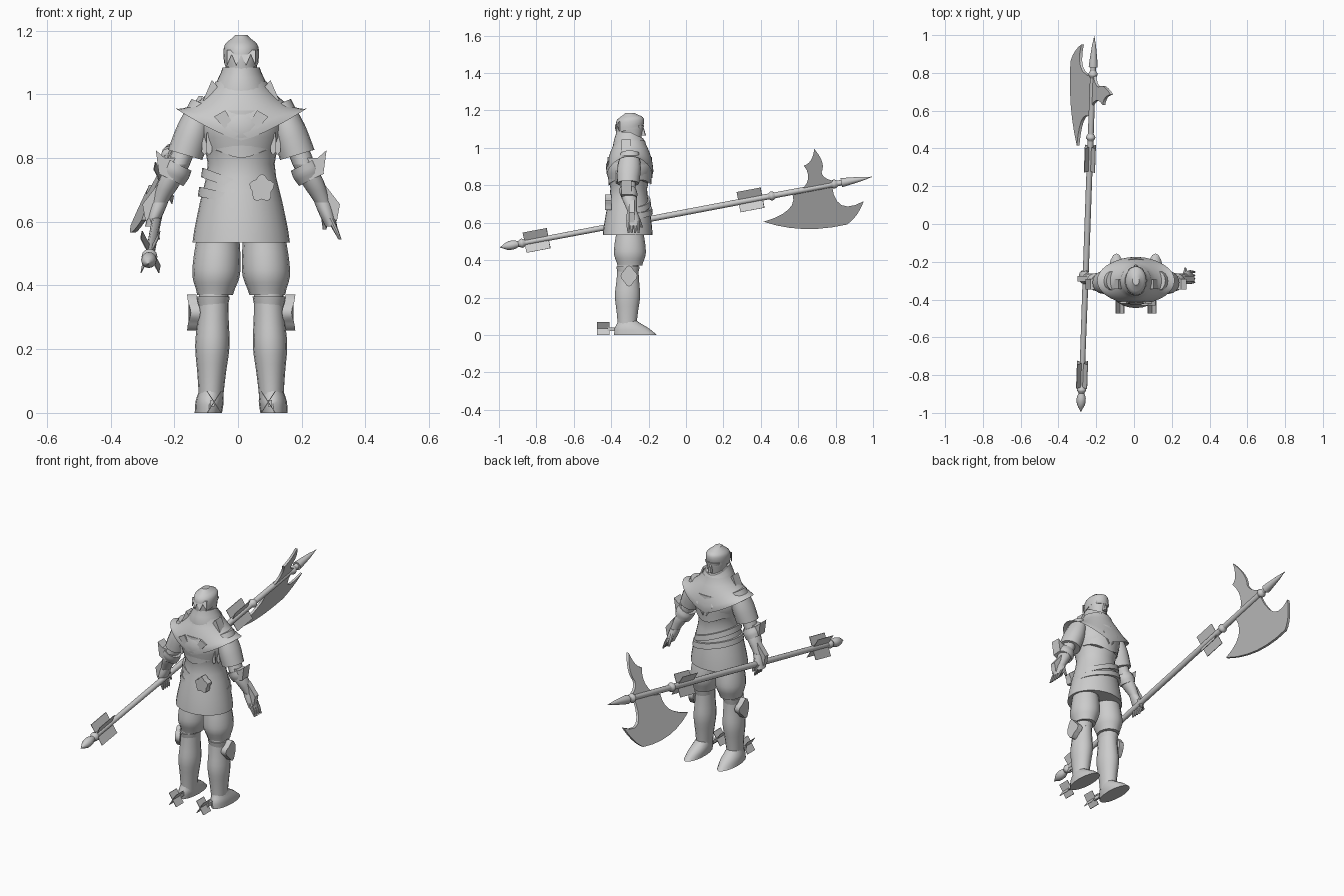
import bpy, bmesh, math
from mathutils import Vector

if "Cube" in bpy.data.objects:
    bpy.data.objects.remove(bpy.data.objects["Cube"])

plain_grey = bpy.data.materials.new("plain grey")
plain_grey.use_nodes = True
colour = (0.6, 0.6, 0.6, 1)
plain_grey.diffuse_color = colour
plain_grey.node_tree.nodes["Principled BSDF"].inputs["Base Color"].default_value = colour

RIGHTWARD, FORWARD, UPWARD = Vector((1, 0, 0)), Vector((0, 1, 0)), Vector((0, 0, 1))
MIDDLE = 0.01
SPINE = -0.3
parts = []


def skin(name, rings, cap=True):
    """Join rings of points into one surface."""
    bm = bmesh.new()
    loops = [[bm.verts.new(point) for point in ring] for ring in rings]
    for low, high in zip(loops, loops[1:]):
        for i in range(len(low)):
            bm.faces.new((low[i - 1], low[i], high[i], high[i - 1]))
    if cap:
        bm.faces.new(loops[0])
        bm.faces.new(loops[-1])
    bmesh.ops.recalc_face_normals(bm, faces=bm.faces)
    mesh = bpy.data.meshes.new(name)
    bm.to_mesh(mesh)
    bm.free()
    mesh.materials.append(plain_grey)
    part = bpy.data.objects.new(name, mesh)
    bpy.context.collection.objects.link(part)
    parts.append(part)
    return part


def blend(values, t):
    """Smooth value through evenly spaced control values."""
    last = len(values) - 1
    i = min(int(t * last), last - 1)
    f = t * last - i
    a, b, c, d = (values[max(0, min(last, k))] for k in range(i - 1, i + 3))
    return b + f * (c - a + f * (2 * a - 5 * b + 4 * c - d + f * (3 * (b - c) + d - a))) / 2


def loft(name, base, top, widths, depth=(1, 1), across=RIGHTWARD, along=FORWARD,
         lift=None, sides=20, cap=True):
    """Oval sections from base to top; depth is the depth to width ratio at both ends."""
    steps = 3 * (len(widths) - 1)
    rings = []
    for k in range(steps + 1):
        t = k / steps
        width = blend(widths, t)
        ratio = depth[0] + (depth[1] - depth[0]) * t
        ring = []
        for i in range(sides):
            a = math.tau * i / sides
            point = base.lerp(top, t) + width * (across * math.cos(a) + along * ratio * math.sin(a))
            ring.append(point + UPWARD * lift(a, t) if lift else point)
        rings.append(ring)
    return skin(name, rings, cap)


def plate(name, outline, place, thickness):
    """Flat outline placed by a function and thickened along a vector."""
    half = thickness / 2
    return skin(name, [[place(u, v) - half for u, v in outline],
                       [place(u, v) + half for u, v in outline]])


def lobed(width, height, lobes, depth):
    """Rounded outline with a number of corners."""
    angles = [math.tau * i / 20 for i in range(20)]
    return [(width * math.sin(a) * (1 + depth * math.cos(lobes * a)),
             height * math.cos(a) * (1 + depth * math.cos(lobes * a))) for a in angles]


def bow(start, pull, end):
    """Curved run of outline points, without its last point."""
    start, pull, end = Vector(start), Vector(pull), Vector(end)
    return [start.lerp(pull, i / 6).lerp(pull.lerp(end, i / 6), i / 6) for i in range(6)]


def at(x, z, y=SPINE):
    return Vector((MIDDLE + x, y, z))


# Coat, its slanted belt and fold, pouch at the back
loft("coat", at(0, .535, -.312), at(0, 1.03), [.153, .13, .105, .13, .07], (.87, 1), sides=28)
for name, height, width, slope in (("belt", .695, .126, .045), ("coat_fold", .65, .136, .03)):
    loft(name, at(0, height), at(0, height + .03), [width, width - .004], (.9, .9),
         lift=lambda a, t: -slope * math.cos(a), sides=28)
plate("belt_pouch", lobed(.036, .04, 5, .15), lambda u, v: at(.065 + u, .705 + v, -.415),
      FORWARD * .035)

# Cuirass with a pointed lower edge
loft("cuirass", at(0, .83), at(0, .95), [.115, .126, .13], (.99, .9), sides=28,
     lift=lambda a, t: (t - 1) * .03 * abs(math.sin(a)) ** 6)

# Mantle raised over the arms, tall collar
loft("mantle", at(0, .855), at(0, 1.04), [.205, .165, .12, .08], (.6, 1), sides=36, cap=False,
     lift=lambda a, t: .1 * (1 - t) ** 2 * abs(math.cos(a)) ** 1.3)
loft("collar", at(0, .99), at(0, 1.085), [.095, .078, .058], (.95, 1.25), sides=28,
     lift=lambda a, t: -.035 * t * max(0, math.sin(a)))

# Head with cap, nose, brow and the points at the back of the cap
loft("head", at(0, 1.02, -.286), at(0, 1.18), [.036, .043, .049, .053, .047, .02], (1.1, 1.35))
loft("cap", at(0, 1.1), at(0, 1.187), [.054, .056, .05, .018], (1.36, 1.36),
     lift=lambda a, t: .022 * (1 - t) * math.sin(a))
loft("nose", at(0, 1.065, -.228), at(0, 1.11, -.235), [.012, .007], (1.2, 1.2), sides=8)
loft("brow", at(0, 1.105, -.25), at(0, 1.12, -.25), [.038, .043], (.6, .6))
zigzag = [(-.045 + .015 * i, .035 * (i % 2)) for i in range(7)]
plate("cap_points", zigzag + [(.045, .05), (-.045, .05)],
      lambda u, v: at(u, 1.09 + v, -.377 + 11 * u * u), FORWARD * .006)

for side, s in (("left", 1), ("right", -1)):
    outward = RIGHTWARD * s

    def on(x, z, y=SPINE):
        return at(s * x, z, y)

    def limb(name, base, top, widths, depth=(1, 1), slant=0, sides=16):
        loft(side + "_" + name, base, top, widths, depth, outward, sides=sides,
             lift=lambda a, t: slant * math.cos(a))

    def fitting(name, outline, place, thickness):
        plate(side + "_" + name, outline, place, thickness)

    # Breeches, boot and shoe
    limb("breeches", on(.082, .37), on(.07, .6), [.056, .074, .074, .068, .067], (1.17, 1.05))
    limb("boot", on(.095, .04, -.315), on(.086, .38, -.31), [.038, .045, .054, .049, .046],
         (1.3, 1.2))
    limb("boot_cuff", on(.088, .335, -.31), on(.088, .365, -.31), [.047, .052], (1.2, 1.2))
    limb("shoe", on(.103, 0, -.27), on(.095, .075, -.313), [.043, .044, .036], (2.65, 1.4))

    # Knee guard, and a spur of crossed plates behind the heel
    fitting("knee_guard", lobed(.04, .05, 4, .12),
            lambda u, v: on(.155 - 6 * u * u, .315 + v, u - .305), outward * .03)
    for lean in (1, -1):
        fitting("spur", [(-.475, -1), (-.408, -1), (-.408, 1), (-.475, 1)],
                lambda u, v: on(.085 + .022 * v * lean, .034 * (1 + v), u), outward * .003)
    fitting("spur_stem", [(-.42, .02), (-.37, .02), (-.37, .04), (-.42, .04)],
            lambda u, v: on(.09, v, u), outward * .012)

    # Arm, sleeve and cuff
    shoulder, elbow = on(.12, .97), on(.197, .78, -.312)
    wrist, knuckles = on(.256, .66, -.288), on(.283, .585, -.28)
    limb("upper_arm", elbow, shoulder, [.036, .036, .036], (1.15, 1.15))
    limb("forearm", wrist, elbow, [.025, .036, .036], (1, 1.15))
    limb("sleeve", on(.176, .81, -.31), shoulder, [.054, .051, .036], (1.1, 1.4), slant=.016)
    limb("cuff", elbow.lerp(wrist, .4), elbow, [.039, .044, .041], (1.05, 1.1), slant=.02)
    fitting("elbow_spike", [(.215, .73), (.258, .75), (.268, .825), (.24, .8), (.19, .8)],
            lambda u, v: on(u, v, -.318), FORWARD * .055)
    fitting("gauntlet_fin", [(.26, .72), (.31, .655), (.3, .6), (.275, .63)],
            lambda u, v: on(u, v, -.29), FORWARD * .03)

    # Hand: open on the left, closed round the pole on the right
    curl = 0 if side == "left" else .05
    limb("hand", knuckles, wrist, [.019, .024, .026], (1.8, 1.05))
    for finger in range(4):
        y = -.308 + .018 * finger
        limb("finger", on(.31 - curl, .545, y), on(.28, .61, y), [.005, .009, .009], sides=8)
    limb("thumb", on(.262, .575, -.236), on(.262, .64, -.265), [.006, .01, .012], sides=8)

    # Hanging strips, collar flap, lapel and back clasp
    for k in range(3):
        fitting("strip", [(-.008, .07), (.008, .07), (.01, .01), (0, 0), (-.008, .01)],
                lambda u, v: on(.1 + .014 * k + u, .81 + v, -.37 + .02 * k), FORWARD * .006)
    fitting("collar_flap", [(.06, 1), (.12, .98), (.092, 1.045), (.075, 1.025)],
            lambda u, v: on(u, v, -.32), FORWARD * .05)
    fitting("lapel", [(.01, .84), (.05, .9), (.085, 1), (.05, 1.03), (.03, .94)],
            lambda u, v: on(u, v, -.185 - max(0, v - .93)), FORWARD * .014)
    fitting("clasp", [(.02, .9), (.045, .885), (.085, .93), (.05, .95)],
            lambda u, v: on(u, v, -.416), FORWARD * .009)

# Polearm: pole, points and rings
butt, tip = Vector((-.282, -.995, .468)), Vector((-.21, .995, .845))
length = (tip - butt).length
direction = (tip - butt).normalized()
sideways = direction.cross(UPWARD).normalized()
above = sideways.cross(direction)


def turning(name, start, end, radii):
    loft(name, butt + direction * start, butt + direction * end, radii,
         across=sideways, along=above, sides=12)


turning("pole", .09, 1.88, [.014, .016, .015])
turning("butt_point", 0, .11, [.001, .02, .024, .013])
turning("top_point", 1.86, length, [.024, .018, .011, .001])
for place in (.12, 1.48, 1.82):
    turning("pole_ring", place - .02, place + .02, [.015, .025, .015])
for place in (.2, 1.365):
    for lean in (1, -1):
        plate("pole_plate", [(-.065, -1), (.065, -1), (.065, 1), (-.065, 1)],
              lambda u, v: butt + direction * (place + u) + (sideways * .028 * lean + above * .055) * v,
              sideways * .003)


# Axe blade and back spike, in one slanted plane through the pole
def slanted(y, z):
    base = butt.lerp(tip, (y - butt.y) / (tip.y - butt.y))
    return Vector((base.x + (z - base.z) / 2, y, z))


heel, belly, toe, point = (.415, .605), (.86, .59), (.95, .715), (.685, .995)
blade = (bow(heel, (.62, .535), belly) + bow(belly, (.92, .63), toe)
         + bow(toe, (.8, .63), (.78, .8)) + [(.78, .8)] + bow((.57, .75), (.6, .66), heel))
plate("axe_blade", blade, slanted, RIGHTWARD * .014)
barb, notch = (.63, .905), (.725, .87)
spike = (bow((.6, .76), (.69, .83), barb) + bow(barb, (.68, .92), point)
         + bow(point, (.75, .92), notch) + bow(notch, (.73, .83), (.81, .82)) + [(.79, .79)])
plate("axe_spike", spike, slanted, RIGHTWARD * .014)

# Smooth the round forms, keep the edges crisp
bpy.ops.object.select_all(action='DESELECT')
for part in parts:
    part.select_set(True)
bpy.context.view_layer.objects.active = parts[0]
bpy.ops.object.shade_smooth_by_angle(angle=math.radians(40))
